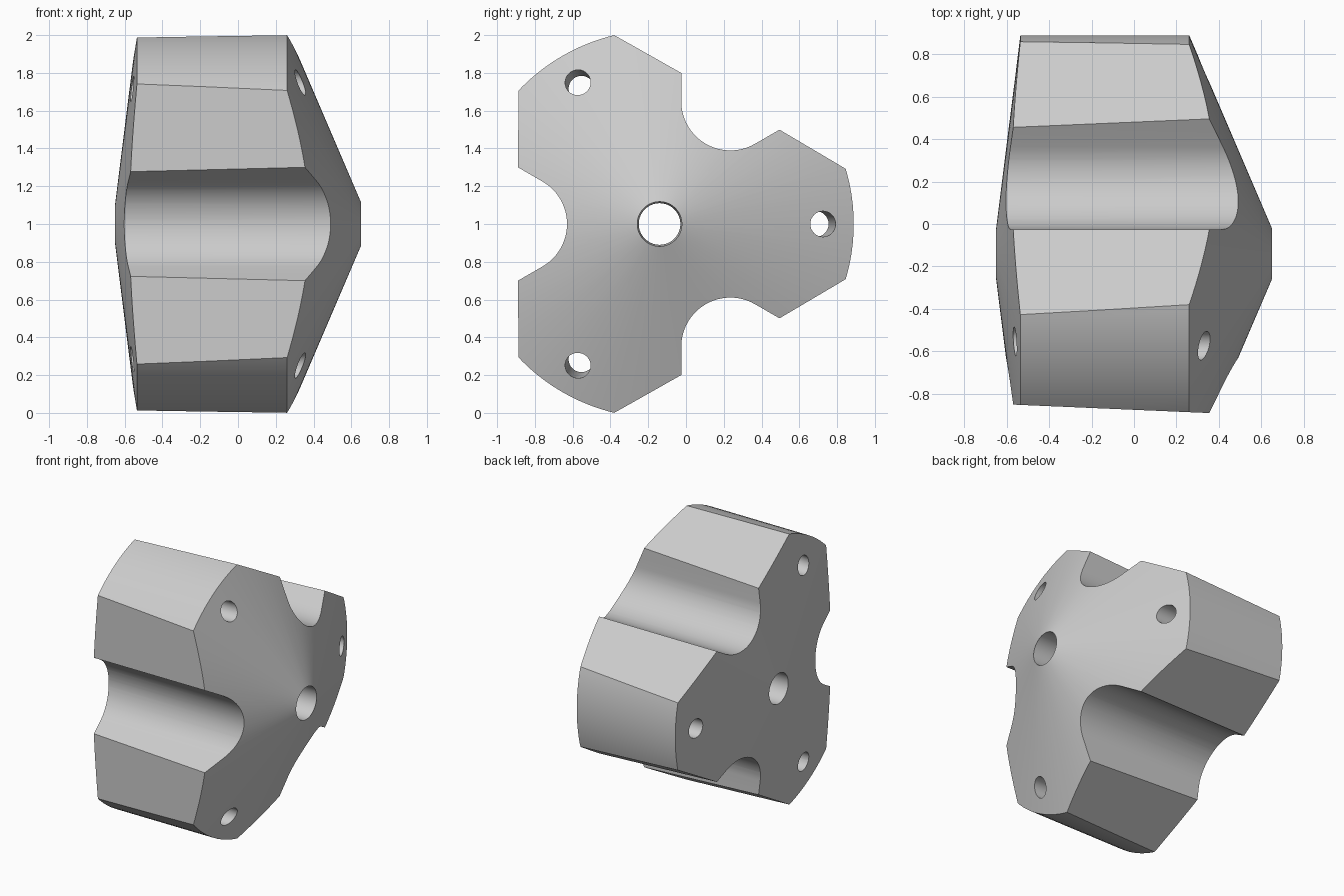
import bpy, bmesh, math
from mathutils import Vector

if "Cube" in bpy.data.objects:
    bpy.data.objects.remove(bpy.data.objects["Cube"])

AXIS_Y, AXIS_Z = -0.14, 1.0      # the hub axis runs along x
RADIUS, APOTHEM = 1.028, 0.75    # rim radius, flat distance at the nose side
DRAFT = 0.043                    # taper of flats and bolt holes along x

grey = bpy.data.materials.new("plain grey")
grey.diffuse_color = (0.6, 0.6, 0.6, 1)
grey.use_nodes = True
grey.node_tree.nodes["Principled BSDF"].inputs["Base Color"].default_value = grey.diffuse_color


def place(x, out, side, angle):
    """Point given along the axis, outward and sideways at an angle about the axis."""
    c, s = math.cos(angle), math.sin(angle)
    return Vector((x, AXIS_Y + out * c - side * s, AXIS_Z + out * s + side * c))


def loft(name, rings, closed=False):
    """Skin a list of equal-sized point rings; cap the ends unless closed."""
    bm = bmesh.new()
    vs = [[bm.verts.new(p) for p in ring] for ring in rings]
    n = len(vs[0])
    pairs = list(zip(vs, vs[1:])) + ([(vs[-1], vs[0])] if closed else [])
    for a, b in pairs:
        for i in range(n):
            j = (i + 1) % n
            bm.faces.new((a[i], a[j], b[j], b[i]))
    if not closed:
        bm.faces.new(vs[0])
        bm.faces.new(vs[-1])
    bmesh.ops.recalc_face_normals(bm, faces=bm.faces)
    me = bpy.data.meshes.new(name)
    bm.to_mesh(me)
    bm.free()
    ob = bpy.data.objects.new(name, me)
    bpy.context.collection.objects.link(ob)
    me.materials.append(grey)
    return ob


# Double-cone body with a slightly tapered centre bore
profile = [(0.65, 0.118), (0.26, RADIUS), (-0.535, RADIUS), (-0.65, 0.11)]
N = 120
body = loft("lobed_body", [[place(x, r, 0, math.tau * k / N) for x, r in profile]
                           for k in range(N)], closed=True)

cutters = []
ENDS = (-0.9, 0.9)

# Groove cross-section: rounded bottom flaring outward along straight sides
GR, GC = 0.26, 0.75
arc = [math.radians(120 + 120 * k / 24) for k in range(25)]
groove = [(GC + GR * math.cos(t), GR * math.sin(t)) for t in arc]
flare = 0.7
dx, dy = flare * math.cos(math.pi / 6), flare * math.sin(math.pi / 6)
groove = ([(groove[0][0] + dx, groove[0][1] + dy)] + groove
          + [(groove[-1][0] + dx, groove[-1][1] - dy)])

for i in range(3):
    valley = math.radians(60 + 120 * i)
    lobe = math.radians(120 * i)
    # Drafted flat between lobes
    rings = []
    for x in ENDS:
        a = APOTHEM + DRAFT * (x - 0.36)
        rings.append([place(x, o, s, valley) for o, s in
                      ((a, -1.3), (1.5, -1.3), (1.5, 1.3), (a, 1.3))])
    cutters.append(loft("flat_cutter", rings))
    # Rounded groove
    cutters.append(loft("groove_cutter", [[place(x, o, s, valley) for o, s in groove]
                                          for x in ENDS]))
    # Inclined bolt hole in each lobe
    rings = []
    for x in ENDS:
        c = 0.865 + DRAFT * (x - 0.33)
        rings.append([place(x, c + 0.068 * math.cos(math.tau * k / 32),
                            0.068 * math.sin(math.tau * k / 32), lobe) for k in range(32)])
    cutters.append(loft("bolt_hole_cutter", rings))

# Cut everything, then discard the cutters
bpy.context.view_layer.objects.active = body
body.select_set(True)
for cutter in cutters:
    cutter.hide_render = True
    mod = body.modifiers.new("cut", 'BOOLEAN')
    mod.operation, mod.solver, mod.object = 'DIFFERENCE', 'EXACT', cutter
    bpy.ops.object.modifier_apply(modifier=mod.name)
for cutter in cutters:
    bpy.data.objects.remove(cutter)

bpy.ops.object.shade_smooth_by_angle(angle=math.radians(20))
